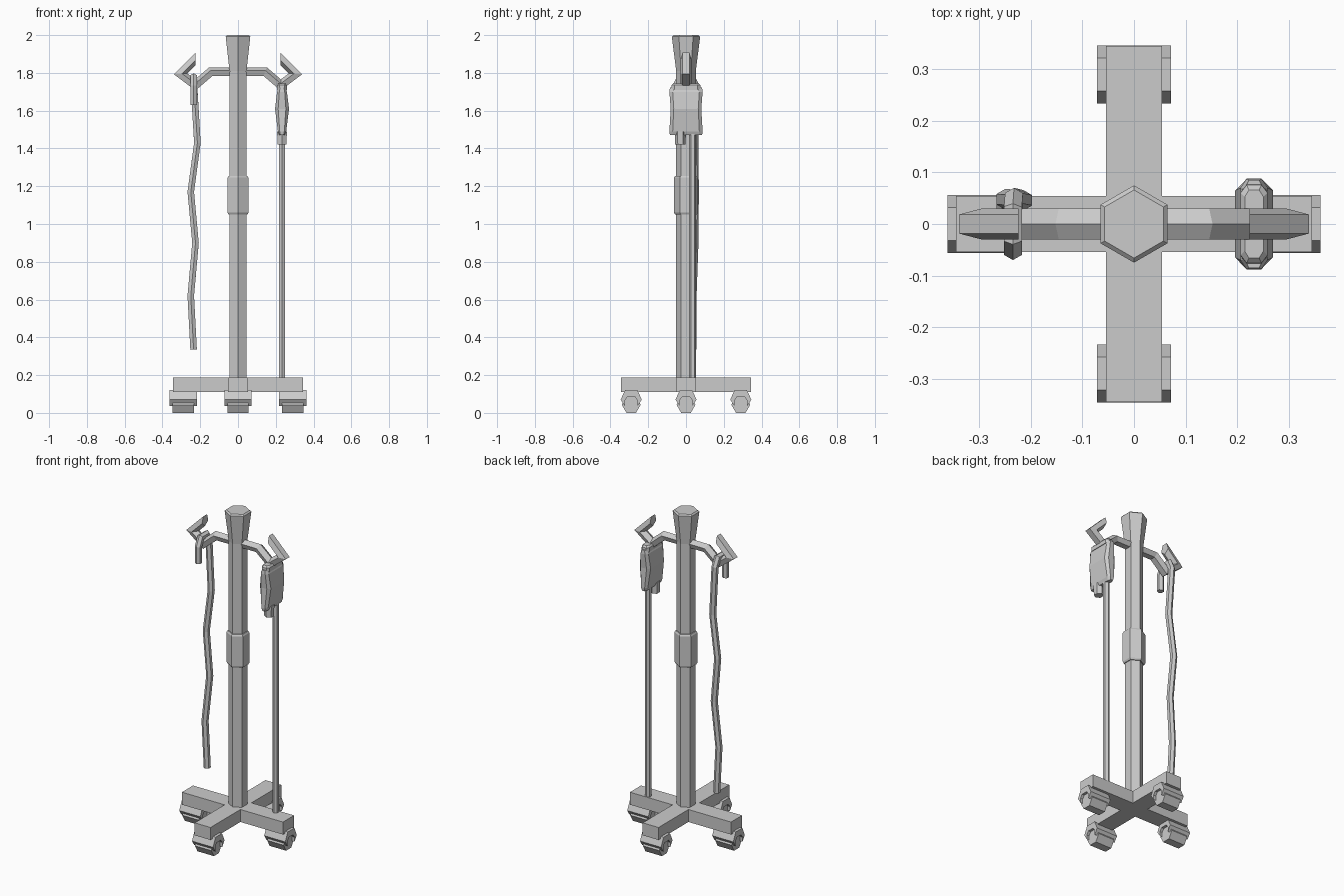
import bpy, bmesh, math
from mathutils import Vector

if "Cube" in bpy.data.objects:
    bpy.data.objects.remove(bpy.data.objects["Cube"])

X, Y, Z = Vector((1, 0, 0)), Vector((0, 1, 0)), Vector((0, 0, 1))


def loft(name, rings):
    """Skin a list of equal-length vertex rings and close both ends."""
    bm = bmesh.new()
    rows = [[bm.verts.new(p) for p in r] for r in rings]
    n = len(rows[0])
    for a, b in zip(rows, rows[1:]):
        for i in range(n):
            j = (i + 1) % n
            bm.faces.new((a[i], a[j], b[j], b[i]))
    bm.faces.new(rows[0][::-1])
    bm.faces.new(rows[-1])
    bmesh.ops.recalc_face_normals(bm, faces=bm.faces[:])
    me = bpy.data.meshes.new(name)
    bm.to_mesh(me)
    bm.free()
    ob = bpy.data.objects.new(name, me)
    bpy.context.collection.objects.link(ob)
    return ob


def ngon(n, r, start=0.0):
    return [(r * math.cos(start + math.tau * i / n),
             r * math.sin(start + math.tau * i / n)) for i in range(n)]


def turned(name, levels, n=6, x=0, y=0):
    """Faceted upright part from (z, radius) levels, a corner facing +y."""
    return loft(name, [[(x + a, y + b, z) for a, b in ngon(n, r, math.pi / 2)]
                       for z, r in levels])


def sweep(name, path, section, side, end_normal=None):
    """Mitred sweep of a flat section along a path."""
    pts = [Vector(p) for p in path]
    rings = []
    for i, c in enumerate(pts):
        d = (pts[max(i, 1)] - pts[max(i, 1) - 1]).normalized()
        nxt = (pts[i + 1] - c).normalized() if i + 1 < len(pts) else d
        normal = (d + nxt).normalized()
        if i == len(pts) - 1 and end_normal:
            normal = Vector(end_normal)
        up = d.cross(side).normalized()
        ring = []
        for u, v in section:
            o = side * u + up * v
            ring.append(c + o - d * (o.dot(normal) / d.dot(normal)))
        rings.append(ring)
    return loft(name, rings)


def extrude_x(name, profile, cx, cy, half):
    return loft(name, [[(cx + s * half, cy + y, z) for y, z in profile] for s in (-1, 1)])


# Pole, height collar and flared top cap
turned("pole", [(0.12, 0.052), (1.83, 0.052)])
turned("height_collar", [(1.05, 0.058), (1.06, 0.064), (1.245, 0.064), (1.255, 0.058)])
turned("top_cap", [(1.81, 0.052), (1.992, 0.075), (2.0, 0.066)])

# Cross-shaped base
L, w = 0.345, 0.054
plus = [(L, -w), (L, w), (w, w), (w, L), (-w, L), (-w, w),
        (-L, w), (-L, -w), (-w, -w), (-w, -L), (w, -L), (w, -w)]
loft("cross_base", [[(x, y, z) for x, y in plus] for z in (0.11, 0.187)])

# Castors: hexagonal wheel under an arched guard
wheel = [(y, z + 0.043) for y, z in ngon(6, 0.05)]
guard = [(-0.034, 0.037), (-0.056, 0.07), (-0.032, 0.122), (0.032, 0.122),
         (0.056, 0.07), (0.034, 0.037), (0.034, 0.065), (0.02, 0.085),
         (-0.02, 0.085), (-0.034, 0.065)]
for i, (x, y) in enumerate([(0.29, 0), (-0.29, 0), (0, 0.29), (0, -0.29)]):
    extrude_x(f"castor_wheel_{i}", wheel, x, y, 0.056)
    extrude_x(f"castor_guard_{i}", guard, x, y, 0.072)

# Pair of hooks: five-sided bar, flat on top
for s, label in ((1, "right"), (-1, "left")):
    path = [(0, 0, 1.804), (s * 0.143, 0, 1.804), (s * 0.226, 0, 1.733),
            (s * 0.308, 0, 1.795), (s * 0.224, 0, 1.878)]
    bar = [(a * 1.05, b * 0.85 * s) for a, b in ngon(5, 0.03, math.pi / 2)]
    sweep(f"hook_{label}", path, bar, Y, (-s, 0, 0))

# Loose hose draped over the left hook
hose = [(-0.235, -0.05, 1.63), (-0.235, -0.05, 1.73), (-0.235, -0.027, 1.778),
        (-0.235, 0.027, 1.778), (-0.233, 0.05, 1.73), (-0.215, 0.046, 1.43),
        (-0.25, 0.048, 1.17), (-0.225, 0.046, 0.9), (-0.25, 0.036, 0.62),
        (-0.235, 0.036, 0.335)]
sweep("hose", hose, ngon(6, 0.02, math.pi / 6), X)

# Fluid bag: pillow bulging in the middle, with hanging tab and outlets
BX = 0.233


def bag_ring(z, hx, hy):
    half = [(hx, -hy * 0.8), (hx, hy * 0.8), (hx * 0.55, hy)]
    half = [(hx * 0.55, -hy)] + half
    return [(BX + x, y, z) for x, y in half + [(-x, -y) for x, y in half]]


loft("fluid_bag", [bag_ring(1.47, 0.014, 0.085), bag_ring(1.49, 0.022, 0.088),
                   bag_ring(1.61, 0.037, 0.081), bag_ring(1.70, 0.026, 0.088),
                   bag_ring(1.722, 0.018, 0.085)])
loft("bag_tab", [bag_ring(1.71, 0.026, 0.078), bag_ring(1.735, 0.026, 0.076),
                 bag_ring(1.745, 0.018, 0.066)])
turned("bag_outlet", [(1.42, 0.027), (1.49, 0.03)], x=BX, y=-0.03)

# Drip line from the bag down to the base
turned("drip_line", [(0.185, 0.019), (1.49, 0.019)], x=BX, y=0.035)
